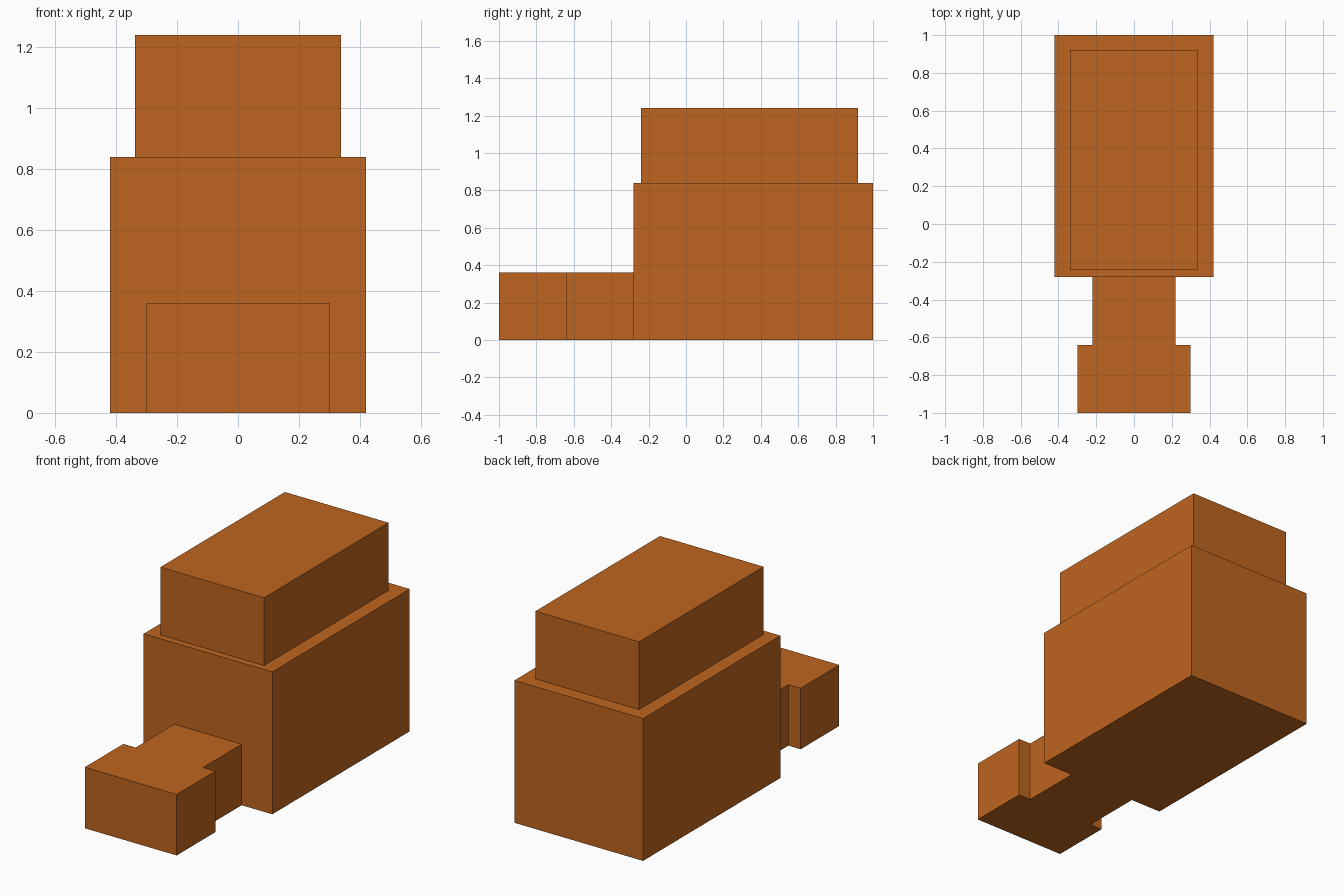
import bpy
import bmesh

default_cube = bpy.data.objects.get("Cube")
if default_cube:
    bpy.data.objects.remove(default_cube, do_unlink=True)

# Single flat colour
orange = bpy.data.materials.new("burnt_orange")
orange.use_nodes = True
colour = (0.52, 0.13, 0.014, 1)
orange.diffuse_color = colour
orange.node_tree.nodes["Principled BSDF"].inputs["Base Color"].default_value = colour


def prism(name, half_outline, z_low, z_high):
    """Mirror a half outline across x = 0 and extrude it upward."""
    outline = half_outline + [(-x, y) for x, y in reversed(half_outline)]
    bm = bmesh.new()
    base = bm.faces.new([bm.verts.new((x, y, z_low)) for x, y in outline])
    extruded = bmesh.ops.extrude_face_region(bm, geom=[base], use_keep_orig=True)
    top = [v for v in extruded["geom"] if isinstance(v, bmesh.types.BMVert)]
    bmesh.ops.translate(bm, verts=top, vec=(0, 0, z_high - z_low))
    bmesh.ops.recalc_face_normals(bm, faces=bm.faces)
    mesh = bpy.data.meshes.new(name)
    bm.to_mesh(mesh)
    bm.free()
    mesh.materials.append(orange)
    obj = bpy.data.objects.new(name, mesh)
    bpy.context.collection.objects.link(obj)
    return obj


# Large main block and the smaller block on top
prism("main_body", [(0.42, -0.28), (0.42, 1.0)], 0, 0.84)
prism("upper_block", [(0.338, -0.24), (0.338, 0.92)], 0.84, 1.24)

# Low front extension: wide end on a narrower neck
prism("front_extension",
      [(0.30, -1.0), (0.30, -0.64), (0.22, -0.64), (0.22, -0.28)], 0, 0.36)
